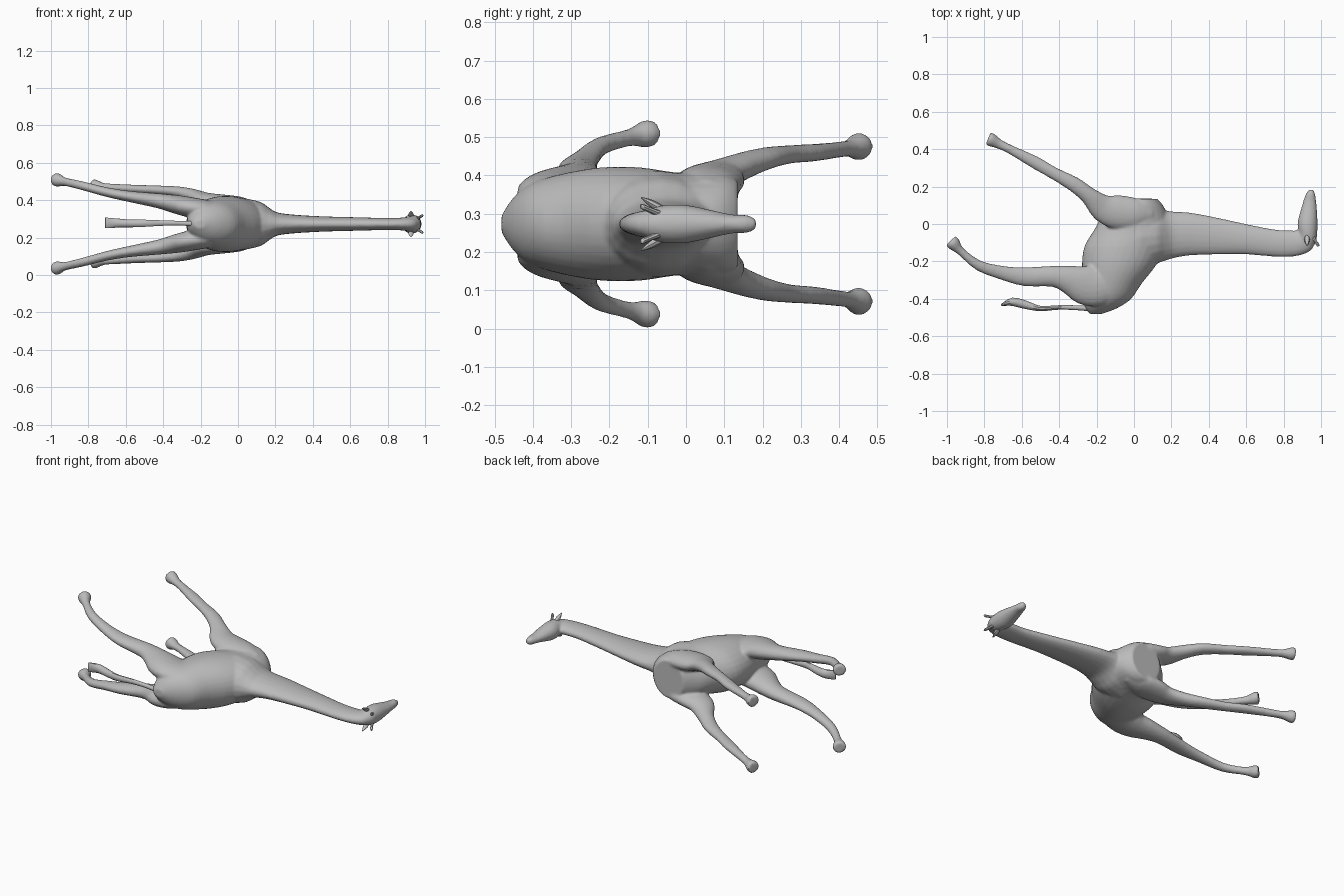
import bpy, bmesh, math
from mathutils import Vector

MID = 0.273   # height of the animal's mirror plane (it lies on its side)
grey = bpy.data.materials.new("plain_grey")
grey.diffuse_color = (0.5, 0.5, 0.5, 1)


def spline(rows, steps):
    """Catmull-Rom interpolation of section rows."""
    out = []
    for i in range(len(rows) - 1):
        p0, p1 = rows[max(i - 1, 0)], rows[i]
        p2, p3 = rows[i + 1], rows[min(i + 2, len(rows) - 1)]
        for s in range(steps):
            t = s / steps
            out.append([0.5 * (2 * b + (c - a) * t + (2 * a - 5 * b + 4 * c - d) * t * t
                               + (3 * b - a - 3 * c + d) * t ** 3)
                        for a, b, c, d in zip(p0, p1, p2, p3)])
    out.append(list(rows[-1]))
    return out


def loft(bm, rows, steps=3, sides=20, flip=False, axis=None):
    """Sections (x, y, z offset, half depth, half width) swept into a closed tube."""
    secs = spline(rows, steps)
    rings = []
    for i, (x, y, z, a, b) in enumerate(secs):
        p, q = secs[max(i - 1, 0)], secs[min(i + 1, len(secs) - 1)]
        t = axis or Vector((q[0] - p[0], q[1] - p[1], 0)).normalized()
        n = Vector((-t.y, t.x, 0))
        ring = []
        for k in range(sides):
            ang = 2 * math.pi * k / sides
            v = Vector((x, y, z)) + n * (a * math.cos(ang))
            v.z += b * math.sin(ang)
            v.z = MID + (-v.z if flip else v.z)
            ring.append(bm.verts.new(v))
        rings.append(ring)
    for r, s in zip(rings, rings[1:]):
        for k in range(sides):
            j = (k + 1) % sides
            bm.faces.new((r[k], r[j], s[j], s[k]))
    bm.faces.new(rings[0])
    bm.faces.new(rings[-1])


def finish(bm, name, angle=40):
    bmesh.ops.recalc_face_normals(bm, faces=bm.faces[:])
    me = bpy.data.meshes.new(name)
    bm.to_mesh(me)
    bm.free()
    me.materials.append(grey)
    ob = bpy.data.objects.new(name, me)
    bpy.context.collection.objects.link(ob)
    bpy.ops.object.select_all(action='DESELECT')
    ob.select_set(True)
    bpy.context.view_layer.objects.active = ob
    bpy.ops.object.shade_smooth_by_angle(angle=math.radians(angle))
    return ob


skin = bmesh.new()

# Trunk, from rump to chest
loft(skin, [
    (-.205, -.482, 0, .03, .022), (-.175, -.45, 0, .085, .07), (-.145, -.40, 0, .13, .108),
    (-.115, -.32, 0, .155, .132), (-.08, -.22, 0, .198, .148), (-.05, -.12, 0, .215, .148),
    (-.012, -.03, 0, .20, .135), (.005, .05, 0, .172, .132), (.02, .10, 0, .135, .13),
    (.025, .135, 0, .10, .115)], sides=32, axis=Vector((0, 1, 0)))

# Neck
loft(skin, [
    (.03, -.07, 0, .17, .14), (.12, -.062, 0, .148, .118), (.165, -.06, 0, .135, .088),
    (.21, -.057, 0, .125, .062),
    (.30, -.054, 0, .115, .05), (.45, -.066, 0, .098, .041), (.60, -.082, 0, .081, .037),
    (.75, -.102, 0, .073, .033), (.85, -.104, 0, .070, .033), (.915, -.095, 0, .06, .036),
    (.945, -.085, 0, .04, .03)])

# Head, from the back of the skull to the muzzle
loft(skin, [
    (.925, -.125, 0, .03, .025), (.928, -.09, 0, .046, .042), (.93, -.05, 0, .05, .05),
    (.928, 0, 0, .054, .05), (.934, .06, 0, .046, .038), (.94, .12, 0, .035, .025),
    (.945, .16, 0, .025, .024), (.951, .183, 0, .011, .013)])

# Legs
front_leg = [
    (.10, .05, .08, .04, .035), (.02, .055, .10, .08, .045), (-.08, .062, .11, .092, .048),
    (-.165, .085, .125, .075, .042),
    (-.24, .15, .152, .047, .036), (-.32, .212, .172, .041, .029), (-.43, .272, .182, .033, .024),
    (-.53, .330, .186, .034, .023), (-.66, .398, .194, .024, .021),
    (-.72, .427, .198, .026, .022), (-.762, .449, .202, .036, .036), (-.780, .457, .202, .035, .033)]
hind_leg = [
    (-.11, -.29, .07, .10, .05), (-.20, -.325, .08, .115, .055), (-.27, -.325, .092, .105, .055),
    (-.34, -.30, .106, .08, .05),
    (-.43, -.28, .124, .057, .04), (-.58, -.282, .147, .051, .03), (-.70, -.262, .17, .038, .026),
    (-.83, -.222, .204, .028, .024), (-.925, -.147, .226, .022, .023),
    (-.962, -.108, .235, .036, .036), (-.980, -.089, .236, .036, .033)]
for flip in (False, True):
    loft(skin, front_leg, flip=flip)
    loft(skin, hind_leg, flip=flip)

# Fuse the sections into one continuous skin
body = finish(skin, "body_skin")
fuse = body.modifiers.new("fuse", 'REMESH')
fuse.mode = 'VOXEL'
fuse.voxel_size = 0.0075
fuse.use_smooth_shade = True
relax = body.modifiers.new("relax", 'SMOOTH')
relax.factor = 0.5
relax.iterations = 6
for m in ("fuse", "relax"):
    bpy.ops.object.modifier_apply(modifier=m)

# Tail with tuft
tail = bmesh.new()
loft(tail, [
    (-.20, -.455, 0, .016, .016), (-.30, -.448, .004, .013, .013), (-.40, -.446, .005, .012, .015),
    (-.50, -.452, .004, .014, .02), (-.58, -.432, .003, .022, .022), (-.65, -.416, .005, .022, .026),
    (-.71, -.434, .006, .005, .03)], sides=10)
finish(tail, "tail")

# Ears and horns
for flip, side in ((False, "left"), (True, "right")):
    ear = bmesh.new()
    loft(ear, [(.925, -.05, .03, .008, .012), (.925, -.085, .05, .015, .012),
               (.925, -.118, .069, .002, .002)], sides=8, flip=flip)
    finish(ear, side + "_ear")
    horn = bmesh.new()
    loft(horn, [(.945, -.05, .018, .014, .012), (.968, -.088, .034, .008, .008),
                (.983, -.112, .044, .008, .008), (.987, -.119, .047, .004, .004)],
         sides=8, flip=flip)
    finish(horn, side + "_horn")
